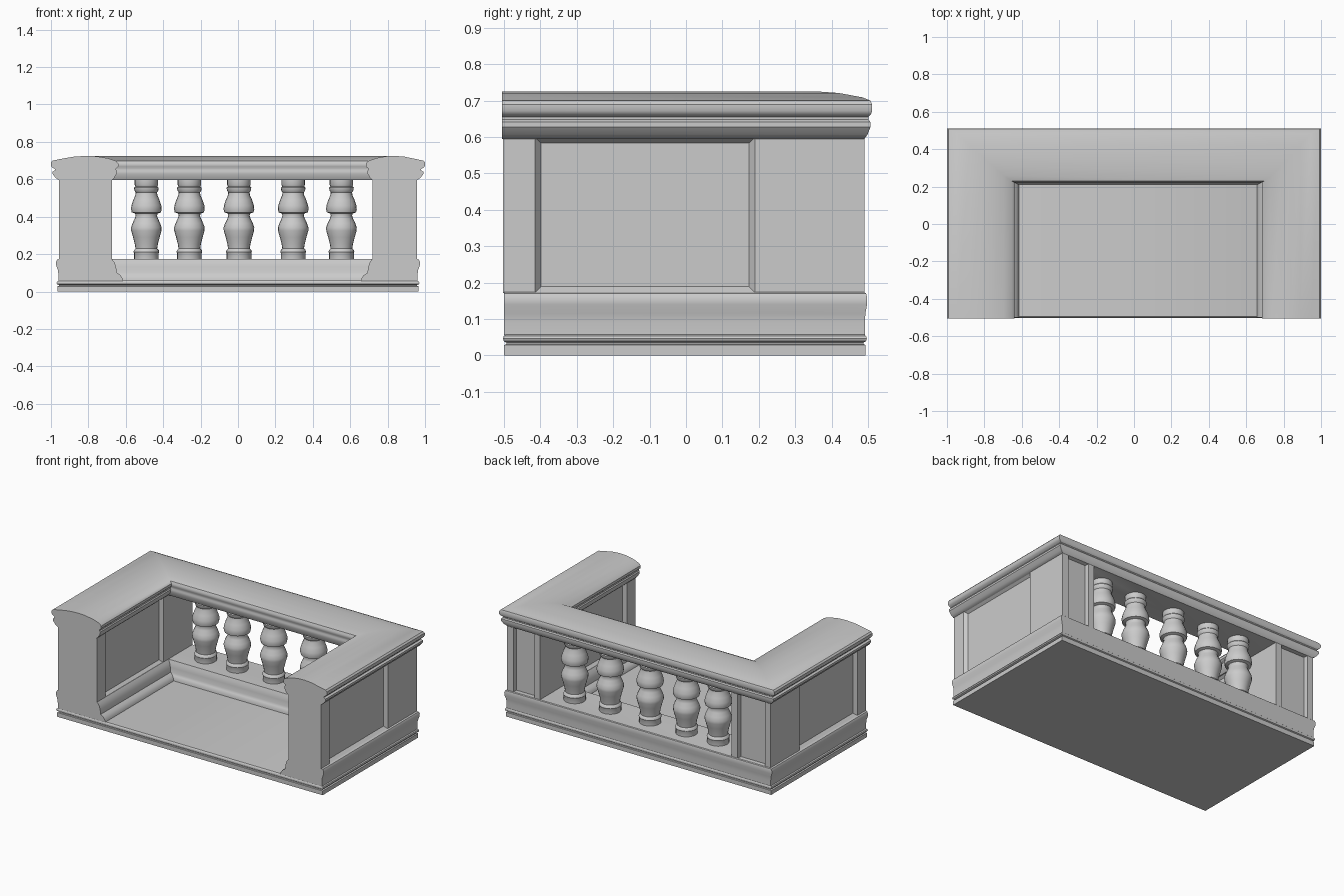
import bpy, bmesh, math
from mathutils import Vector

if "Cube" in bpy.data.objects:
    bpy.data.objects.remove(bpy.data.objects["Cube"])

FRONT = -0.503
OUT = (-0.957, 0.957, 0.49)    # outer wall lines: left x, right x, back y
INN = (-0.674, 0.718, 0.24)    # inner wall lines
ZLOW, ZTOP = 0.172, 0.6


def finish(bm, name, angle=35):
    bmesh.ops.recalc_face_normals(bm, faces=bm.faces[:])
    me = bpy.data.meshes.new(name)
    bm.to_mesh(me)
    bm.free()
    ob = bpy.data.objects.new(name, me)
    bpy.context.collection.objects.link(ob)
    bpy.ops.object.select_all(action='DESELECT')
    ob.select_set(True)
    bpy.context.view_layer.objects.active = ob
    bpy.ops.object.shade_smooth_by_angle(angle=math.radians(angle))
    return ob


def skin(bm, rings, close_sections=True):
    """Join consecutive rings of points with quads and cap both ends."""
    vs = [[bm.verts.new(p) for p in r] for r in rings]
    n = len(vs[0])
    for a, b in zip(vs, vs[1:]):
        for i in range(n):
            j = (i + 1) % n
            bm.faces.new((a[i], a[j], b[j], b[i]))
    if close_sections:
        bm.faces.new(vs[0])
        bm.faces.new(vs[-1])


def u_sweep(name, profile, front):
    """Sweep a closed profile round three sides; f = inner to outer, d = outward offset."""
    rings = [[], [], [], []]
    for f, d, z in profile:
        xl = INN[0] + (OUT[0] - INN[0]) * f - d
        xr = INN[1] + (OUT[1] - INN[1]) * f + d
        yb = INN[2] + (OUT[2] - INN[2]) * f + d * 0.5
        for ring, p in zip(rings, ((xl, front), (xl, yb), (xr, yb), (xr, front))):
            ring.append((p[0], p[1], z))
    bm = bmesh.new()
    skin(bm, rings)
    return finish(bm, name)


# moulded base slab, which is also the floor
bm = bmesh.new()
slab = [(0.965, 0), (0.965, 0.028), (0.957, 0.031), (0.957, 0.035), (0.967, 0.039),
        (0.97, 0.046), (0.967, 0.053), (0.958, 0.058)]
skin(bm, [[(-x, -0.503 + (0.97 - x) * 0.7, z), (x, -0.503 + (0.97 - x) * 0.7, z),
           (x, 0.497 - (0.97 - x) * 0.7, z), (-x, 0.497 - (0.97 - x) * 0.7, z)] for x, z in slab])
finish(bm, "base_slab")

# plinth moulding round three sides
u_sweep("plinth_moulding", [
    (1, 0.003, 0.056), (1, 0.003, 0.09), (1, 0.006, 0.115), (1, 0.015, 0.14), (1, 0.016, 0.158),
    (1, 0.010, 0.17), (1, 0, 0.174), (0, 0, 0.174), (0, -0.014, 0.155), (0, -0.022, 0.13),
    (0, -0.026, 0.10), (0, -0.045, 0.088), (0, -0.057, 0.07), (0, -0.06, 0.056)], FRONT + 0.003)

# coping rail with domed top
u_sweep("coping_rail", [
    (1, 0, 0.595), (1, 0.018, 0.607), (1, 0.034, 0.628), (1, 0.034, 0.641), (1, 0.022, 0.648),
    (1, 0.022, 0.655), (1, 0.036, 0.662), (1, 0.043, 0.672), (1, 0.043, 0.69), (1, 0.034, 0.70),
    (1, -0.01, 0.709), (0.72, 0, 0.721), (0.5, 0, 0.725), (0.3, 0, 0.723), (0.08, 0, 0.713),
    (0, -0.022, 0.698), (0, -0.034, 0.685), (0, -0.034, 0.668), (0, -0.022, 0.658),
    (0, -0.022, 0.65), (0, -0.027, 0.643), (0, -0.024, 0.628), (0, -0.012, 0.607),
    (0, 0, 0.595)], FRONT - 0.003)


def side_wall(name, x0, x1, y0, y1):
    bm = bmesh.new()
    bmesh.ops.create_cube(bm, size=1)
    for v in bm.verts:
        v.co = Vector(((x0 + x1) / 2 + v.co.x * (x1 - x0),
                       (y0 + y1) / 2 + v.co.y * (y1 - y0),
                       (ZLOW + ZTOP) / 2 + v.co.z * (ZTOP - ZLOW)))

    def cut(co, no):
        bmesh.ops.bisect_plane(bm, geom=bm.verts[:] + bm.edges[:] + bm.faces[:],
                               plane_co=co, plane_no=no)
    pa, pb = -0.415, 0.19
    ba, bb = x0 + 0.04, x1 - 0.045
    for y in (pa, pb):
        cut((0, y, 0), (0, 1, 0))
    for x in (ba, bb):
        cut((x, 0, 0), (1, 0, 0))
    bm.normal_update()
    # chamfered sunk panels on the inner and outer faces
    for f in [f for f in bm.faces if abs(f.normal.x) > 0.9
              and pa < f.calc_center_median().y < pb]:
        bmesh.ops.inset_region(bm, faces=[f], thickness=0.024, depth=-0.022)
    # sunk strip on the back end
    for f in [f for f in bm.faces if f.normal.y > 0.9 and f.calc_center_median().y > y1 - 0.01
              and ba < f.calc_center_median().x < bb]:
        bmesh.ops.inset_region(bm, faces=[f], thickness=0.003, depth=-0.03)
    return finish(bm, name, 20)


side_wall("left_wall", OUT[0], INN[0], FRONT, OUT[2])
side_wall("right_wall", INN[1], OUT[1], FRONT, OUT[2])

# turned balusters
turned = [(0.066, 0.17), (0.066, 0.205), (0.069, 0.212), (0.066, 0.222), (0.058, 0.23),
          (0.062, 0.255), (0.071, 0.29), (0.081, 0.325), (0.082, 0.342), (0.074, 0.365),
          (0.062, 0.39), (0.057, 0.405), (0.060, 0.417), (0.078, 0.423), (0.082, 0.44),
          (0.080, 0.46), (0.070, 0.49), (0.059, 0.515), (0.057, 0.53), (0.064, 0.54),
          (0.066, 0.555), (0.059, 0.562), (0.063, 0.572), (0.063, 0.597)]
SIDES = 20
for k, x in enumerate((-0.49, -0.26, 0.005, 0.295, 0.553)):
    bm = bmesh.new()
    skin(bm, [[(x + r * math.cos(math.tau * i / SIDES), 0.365 + r * math.sin(math.tau * i / SIDES), z)
               for i in range(SIDES)] for r, z in turned])
    finish(bm, f"baluster_{k + 1}")
